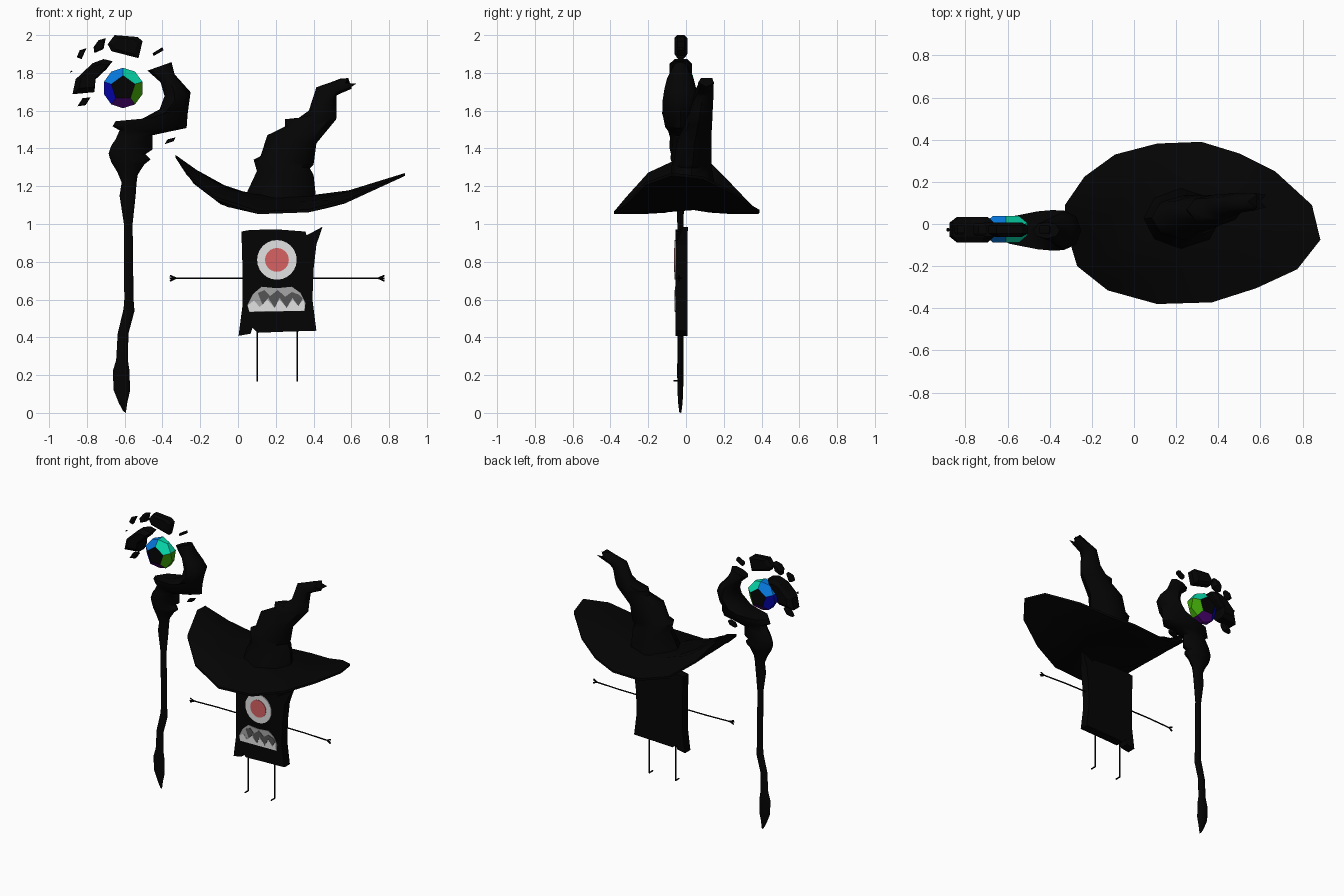
import bpy, bmesh, math
from mathutils import Vector, Matrix

def mat(name, r, g, b):
    m = bpy.data.materials.new(name)
    m.diffuse_color = (r, g, b, 1)
    return m

BLACK = mat("black", .0012, .0012, .0012)
WHITE = mat("off_white", .76, .76, .76)
RED = mat("iris_red", .68, .12, .12)
MID = mat("mouth_grey", .38, .38, .38)
DARK = mat("dark_tooth_grey", .09, .09, .09)
TEAL = mat("teal", .002, .68, .40)
BLUE = mat("blue", .002, .19, .74)
NAVY = mat("navy", .002, .002, .55)
PURPLE = mat("purple", .09, .002, .22)
GREEN = mat("green", .045, .34, .002)

def finish(name, bm, *mats, smooth=False):
    bmesh.ops.recalc_face_normals(bm, faces=bm.faces)
    me = bpy.data.meshes.new(name)
    bm.to_mesh(me)
    bm.free()
    for m in mats:
        me.materials.append(m)
    ob = bpy.data.objects.new(name, me)
    bpy.context.collection.objects.link(ob)
    if smooth:
        bpy.ops.object.select_all(action='DESELECT')
        bpy.context.view_layer.objects.active = ob
        ob.select_set(True)
        bpy.ops.object.shade_smooth_by_angle(angle=math.radians(50))
    return ob

def skin(bm, rings, caps=True):
    """Bridge rings of points with quads, capping both ends."""
    vs = [[bm.verts.new(p) for p in r] for r in rings]
    n = len(vs[0])
    for a, b in zip(vs, vs[1:]):
        for i in range(n):
            bm.faces.new((a[i], a[(i + 1) % n], b[(i + 1) % n], b[i]))
    if caps:
        bm.faces.new(vs[0])
        bm.faces.new(vs[-1])

def section(lx, lz, rx, rz, hd, cy, n=8):
    """Elliptic ring spanning left and right outline points, hd deep in y."""
    c = Vector(((lx + rx) / 2, cy, (lz + rz) / 2))
    a = Vector(((rx - lx) / 2, 0, (rz - lz) / 2))
    return [c + a * math.cos(t) + Vector((0, hd * math.sin(t), 0))
            for t in (2 * math.pi * i / n for i in range(n))]

def plate(name, pts, y0, y1, m):
    """Outline in x,z extruded between two depths."""
    bm = bmesh.new()
    skin(bm, [[(x, y, z) for x, z in pts] for y in (y0, y1)])
    return finish(name, bm, m)

def sticks(name, pairs, r, m):
    bm = bmesh.new()
    for a, b in pairs:
        a, b = Vector(a), Vector(b)
        d = b - a
        M = Matrix.Translation((a + b) / 2) @ d.to_track_quat('Z', 'Y').to_matrix().to_4x4()
        bmesh.ops.create_cone(bm, cap_ends=True, segments=6, radius1=r, radius2=r,
                              depth=d.length, matrix=M)
    return finish(name, bm, m)

# Staff: crooked shaft, knotted head and hook
staff = [
    (-.608, .01, -.594, 0, .006), (-.63, .05, -.585, .06, .012), (-.658, .12, -.572, .115, .015),
    (-.663, .22, -.574, .22, .017), (-.645, .28, -.583, .28, .016), (-.637, .42, -.58, .42, .016),
    (-.606, .55, -.548, .54, .016), (-.602, .6, -.553, .6, .016), (-.604, 1, -.558, 1, .016),
    (-.627, 1.15, -.542, 1.15, .022), (-.616, 1.22, -.537, 1.22, .025),
    (-.638, 1.273, -.53, 1.263, .035), (-.67, 1.326, -.495, 1.316, .045),
    (-.68, 1.353, -.463, 1.342, .052), (-.685, 1.375, -.49, 1.37, .05),
    (-.67, 1.417, -.452, 1.395, .058), (-.648, 1.448, -.452, 1.47, .055),
    (-.627, 1.496, -.36, 1.49, .065), (-.664, 1.517, -.272, 1.508, .08),
    (-.648, 1.544, -.267, 1.58, .09), (-.52, 1.55, -.262, 1.618, .096),
    (-.415, 1.607, -.251, 1.698, .094), (-.389, 1.677, -.294, 1.746, .085),
    (-.41, 1.75, -.336, 1.793, .07), (-.479, 1.812, -.352, 1.857, .04)]
bm = bmesh.new()
skin(bm, [section(*s, -.03) for s in staff])
finish("staff", bm, BLACK, smooth=True)

# Floating rock shards around the gem
rocks = [
    ([(-.69, 1.952), (-.653, 2), (-.532, 1.99), (-.505, 1.968), (-.527, 1.878), (-.67, 1.915)], .034),
    ([(-.765, 1.936), (-.738, 1.973), (-.70, 1.984), (-.712, 1.926), (-.76, 1.905)], .03),
    ([(-.854, 1.883), (-.838, 1.92), (-.802, 1.931), (-.828, 1.873)], .022),
    ([(-.452, 1.904), (-.40, 1.936), (-.394, 1.92), (-.447, 1.889)], .02),
    ([(-.876, 1.687), (-.86, 1.766), (-.77, 1.851), (-.712, 1.873), (-.664, 1.862),
      (-.696, 1.82), (-.754, 1.766), (-.76, 1.698)], .06),
    ([(-.85, 1.623), (-.823, 1.666), (-.78, 1.671), (-.807, 1.629)], .022),
    ([(-.389, 1.422), (-.373, 1.448), (-.33, 1.459), (-.341, 1.438)], .022),
    ([(-.89, 1.80), (-.884, 1.812), (-.876, 1.808)], .008)]
bm = bmesh.new()
for pts, hd in rocks:
    cx = sum(p[0] for p in pts) / len(pts)
    cz = sum(p[1] for p in pts) / len(pts)
    skin(bm, [[(cx + (x - cx) * k, -.027 + y * hd, cz + (z - cz) * k) for x, z in pts]
              for y, k in ((-1, .7), (-.55, 1), (.55, 1), (1, .7))])
finish("rock_shards", bm, BLACK)

# Gem: pentagon front and back, five coloured sides
bm = bmesh.new()
gc = Vector((-.608, -.025, 1.72))
polar = lambda r, deg, y: gc + Vector((r * math.cos(math.radians(deg)), y, r * math.sin(math.radians(deg))))
for s in (-1, 1):
    inner = [bm.verts.new(polar(.066, 90 + 72 * i, .062 * s)) for i in range(5)]
    outer = [bm.verts.new(polar(.107, 90 + 36 * i, s * (.03, .012)[i % 2])) for i in range(10)]
    bm.faces.new(inner)
    for i in range(5):
        bm.faces.new((inner[i], outer[2 * i], outer[2 * i + 1],
                      outer[(2 * i + 2) % 10], inner[(i + 1) % 5])).material_index = i + 1
    if s < 0:
        front = outer
for i in range(10):
    j = (i + 1) % 10
    bm.faces.new((front[i], front[j], outer[j], outer[i])).material_index = i // 2 + 1
finish("gem", bm, BLACK, BLUE, NAVY, PURPLE, GREEN, TEAL)

# Hat brim: sagging sheet whose ends sweep upward
curve = [(-.4, 1.42), (-.325, 1.345), (-.25, 1.225), (-.07, 1.088), (.1, 1.052), (.38, 1.062),
         (.56, 1.106), (.9, 1.262)]
def sag(x):
    for (a, za), (b, zb) in zip(curve, curve[1:]):
        if x <= b:
            return za + (zb - za) * (x - a) / (b - a)
    return curve[-1][1]

edge = [(-.328, .09), (-.235, .225), (-.09, .33), (.11, .382), (.32, .39), (.5, .335), (.67, .25),
        (.845, .09), (.885, -.075), (.775, -.215), (.58, -.305), (.37, -.372), (.11, -.38),
        (-.125, -.315), (-.27, -.2), (-.33, 0)]
def brim_ring(s, drop):
    ring = []
    for ex, ey in edge:
        x, y = .22 + (ex - .22) * s, .02 + (ey - .02) * s
        lift = .35 * min(1 - s, .25) if ex < 0 else .1 * (1 - s)
        ring.append((x, y, sag(x) + max(0, lift + .015 - drop)))
    return ring
bm = bmesh.new()
skin(bm, [brim_ring(s, .08) for s in (.3, .55, .8, 1)] + [brim_ring(s, 0) for s in (1, .8, .55, .3)])
finish("hat_brim", bm, BLACK, smooth=True)

# Hat crown: bent, creased cone with a ragged tip
crown = [
    (.03, 1.13, .415, 1.12, .145, .025), (.10, 1.28, .40, 1.26, .11, .03),
    (.083, 1.34, .38, 1.295, .105, .03), (.12, 1.36, .40, 1.315, .10, .035),
    (.155, 1.47, .415, 1.427, .09, .045), (.25, 1.517, .50, 1.53, .072, .065),
    (.25, 1.555, .52, 1.555, .07, .07), (.315, 1.557, .522, 1.61, .062, .078),
    (.375, 1.60, .522, 1.68, .056, .088), (.415, 1.724, .54, 1.69, .048, .097),
    (.51, 1.757, .60, 1.715, .042, .104)]
rings = [section(*c) for c in crown]
rings.append([p + (Vector((.05, .003, .014)) if i % 2 else Vector((.015, 0, .004)))
              for i, p in enumerate(section(.525, 1.765, .585, 1.722, .042, .106))])
bm = bmesh.new()
skin(bm, rings)
finish("hat_crown", bm, BLACK, smooth=True)

# Body: ragged cloth slab
body = [(.018, .96), (.06, .968), (.2, .972), (.357, .96), (.363, .94), (.447, .985), (.415, .89),
        (.4, .76), (.394, .6), (.415, .435), (.25, .43), (.103, .424), (.077, .45), (.066, .419),
        (.003, .408), (.024, .57), (.024, .76)]
slab = plate("body", body, -.055, .007, BLACK)
for v in slab.data.vertices:
    if v.co.z > .98:
        v.co.y = -.015 if v.co.y < 0 else .01

# Eye and iris
disc = lambda r: [(.206 + r * math.cos(t), .81 + r * math.sin(t))
                  for t in (2 * math.pi * i / 24 for i in range(24))]
plate("eye", disc(.105), -.06, -.054, WHITE)
plate("iris", disc(.063), -.063, -.059, RED)

# Mouth: grey gum, white lower teeth, dark upper teeth biting over them
plate("mouth", [(.06, .535), (.05, .57), (.08, .63), (.125, .668), (.205, .66), (.285, .668),
                (.33, .636), (.357, .583), (.352, .54)], -.058, -.054, MID)
plate("lower_teeth", [(.06, .537), (.052, .57), (.085, .595), (.115, .56), (.155, .60), (.19, .56),
                      (.22, .60), (.255, .56), (.29, .60), (.315, .57), (.35, .60), (.352, .541)],
      -.060, -.057, WHITE)
plate("upper_teeth", [(.105, .635), (.13, .572), (.16, .61), (.195, .555), (.22, .61), (.258, .555),
                      (.288, .61), (.32, .565), (.342, .605), (.325, .625), (.285, .64), (.25, .615),
                      (.21, .65), (.17, .618), (.14, .65)],
      -.062, -.059, DARK)

# Arms with three fingers, legs with small feet
for side, x0, x1 in (("left", .03, -.33), ("right", .39, .745)):
    d = math.copysign(1, x1 - x0)
    mid, wrist = ((x0 + x1) / 2, -.026, .713), (x1, -.035, .713)
    sticks(side + "_arm", [((x0, -.025, .713), mid), (mid, wrist)] +
           [(wrist, (x1 + d * .03, -.038 + dy, .713 + dz))
            for dy, dz in ((0, .014), (-.008, 0), (0, -.014))], .005, BLACK)
for side, x in (("left", .102), ("right", .314)):
    sticks(side + "_leg", [((x, -.025, .45), (x, -.025, .168)),
                           ((x, -.023, .17), (x, -.065, .17))], .005, BLACK)
